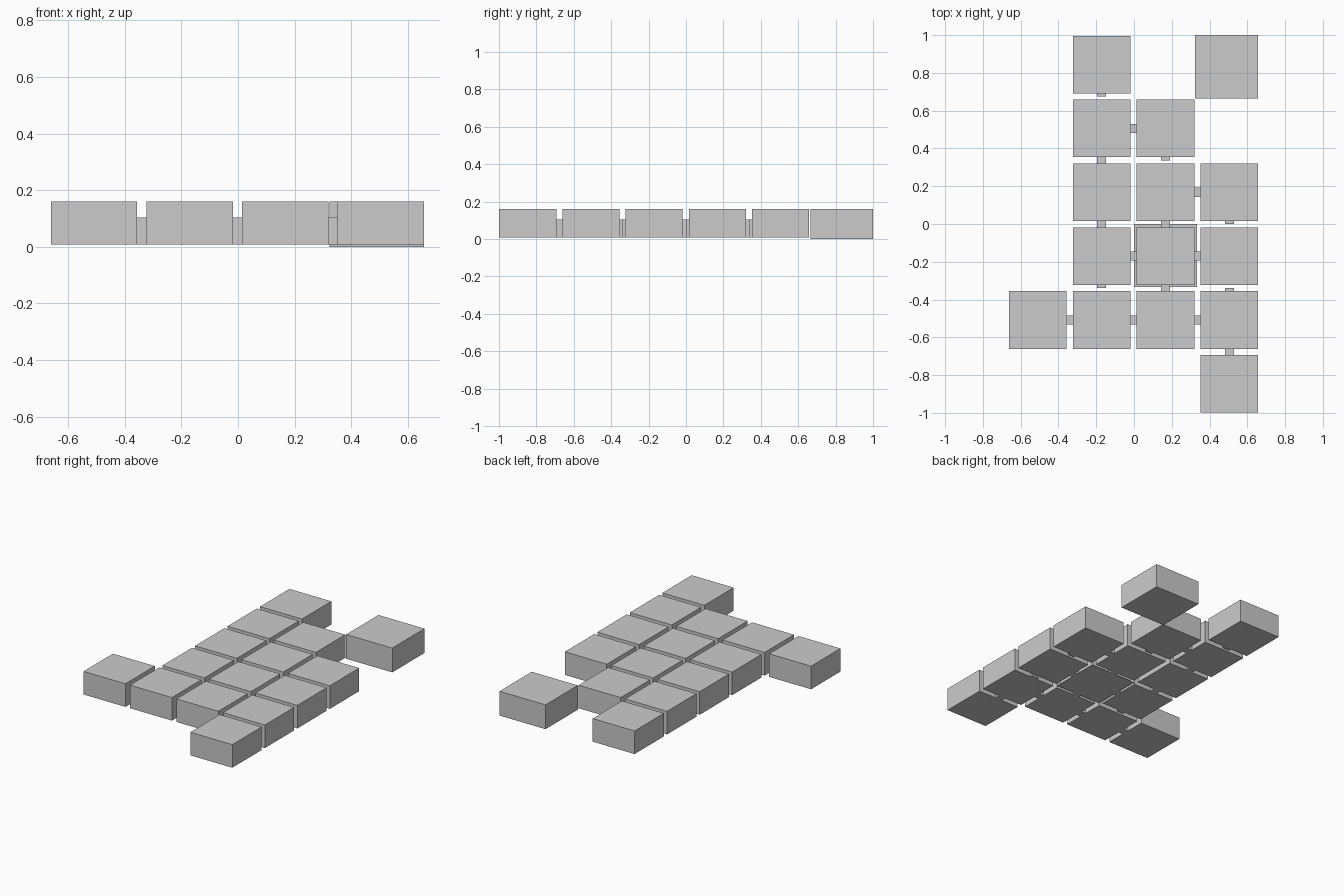
import bpy

if "Cube" in bpy.data.objects:
    bpy.data.objects.remove(bpy.data.objects["Cube"])

PITCH, SIZE = 0.338, 0.305
GAP = PITCH - SIZE
BASE, TOP, LINK_TOP = 0.008, 0.16, 0.104


def col_x(c):
    return -0.509 + c * PITCH


def row_y(r):
    return -0.846 + r * PITCH


def box(name, x, y, sx, sy, z0, z1):
    bpy.ops.mesh.primitive_cube_add(size=1, location=(x, y, (z0 + z1) / 2))
    ob = bpy.context.object
    ob.name = name
    ob.scale = (sx, sy, z1 - z0)
    return ob


# Room blocks: occupied rows for each column
rooms = {0: [1], 1: [1, 2, 3, 4, 5], 2: [1, 2, 3, 4], 3: [0, 1, 2, 3]}
for c, rows in rooms.items():
    for r in rows:
        box(f"room_{c}_{r}", col_x(c), row_y(r), SIZE, SIZE, BASE, TOP)

# Passages running in x, joining column c to c + 1
for c, r in [(0, 1), (1, 1), (2, 1), (1, 2), (2, 2), (2, 3), (1, 4)]:
    box(f"passage_x_{c}_{r}", col_x(c + 0.5), row_y(r), GAP, 0.048, BASE, LINK_TOP)

# Passages running in y, joining row r to r + 1
for c, r in [(1, 2), (1, 3), (2, 1), (2, 2), (3, 0)]:
    box(f"passage_y_{c}_{r}", col_x(c), row_y(r + 0.5), 0.048, GAP, BASE, LINK_TOP)

# Half-length stubs, attached to the upper (+1) or lower (-1) room
for c, r, side in [(1, 4, 1), (2, 3, 1), (3, 2, 1), (1, 1, 1), (3, 1, -1)]:
    box(f"passage_stub_{c}_{r}", col_x(c), row_y(r + 0.5) + side * GAP / 4,
        0.048, GAP / 2, BASE, LINK_TOP)

# Larger separate block at the back right corner
box("corner_block", 0.49, 0.832, 0.335, 0.335, 0.0, TOP)

# Thin floor sheet under the central room
bpy.ops.mesh.primitive_plane_add(size=0.335, location=(0.167, -0.167, BASE - 0.001))
bpy.context.object.name = "floor_sheet"
